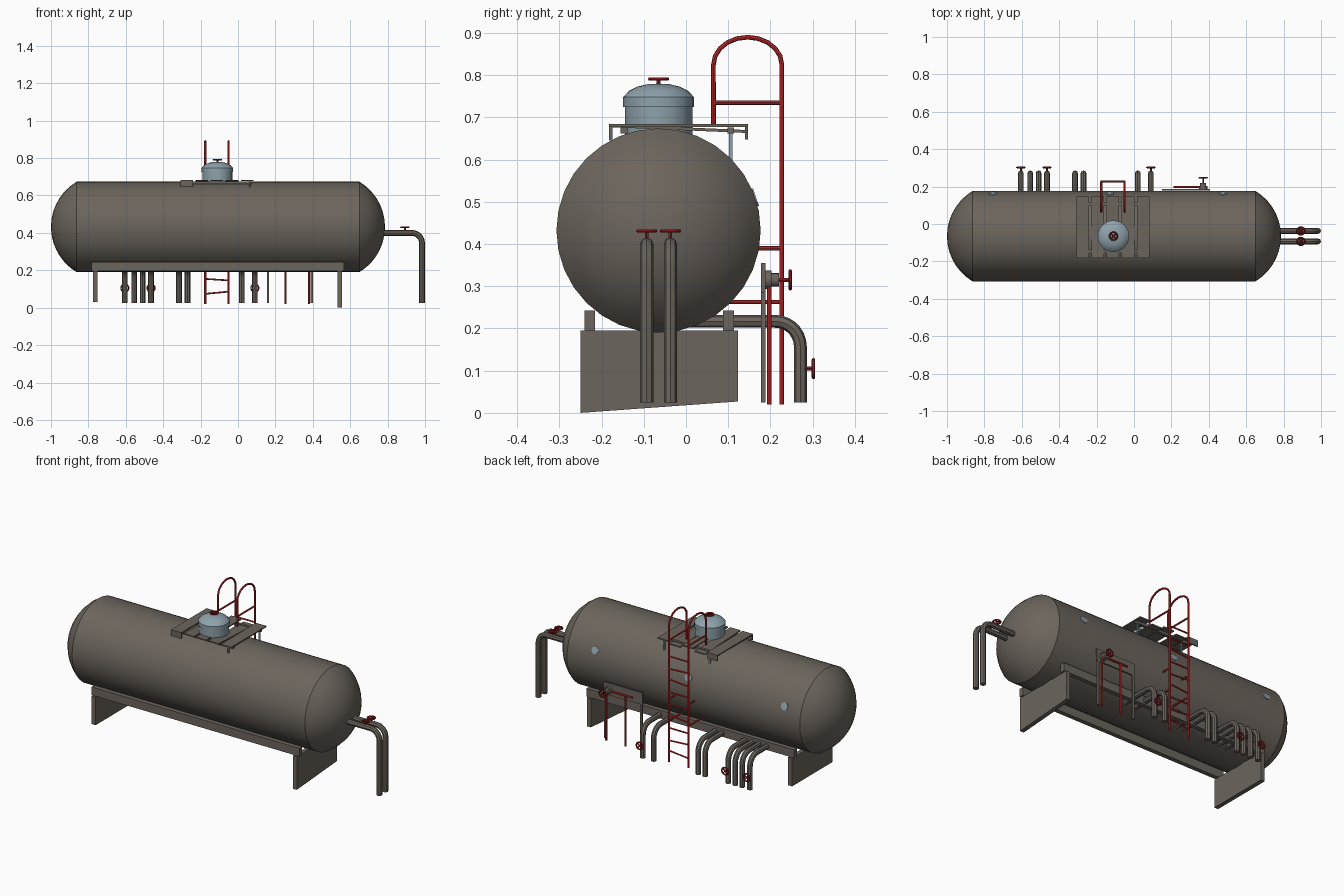
import bpy, bmesh, math
from mathutils import Vector, Matrix

if "Cube" in bpy.data.objects:
    bpy.data.objects.remove(bpy.data.objects["Cube"])


def mat(name, c):
    m = bpy.data.materials.new(name)
    m.diffuse_color = (*c, 1)
    m.use_nodes = True
    m.node_tree.nodes["Principled BSDF"].inputs["Base Color"].default_value = m.diffuse_color
    return m


GREY = mat("warm_grey", (0.15, 0.13, 0.11))
RED = mat("safety_red", (0.58, 0.025, 0.025))
DARK = mat("wheel_red", (0.32, 0.012, 0.016))
BLUE = mat("pale_blue", (0.27, 0.36, 0.41))


def add(name, mesh, m, smooth=None):
    mesh.materials.clear()
    mesh.materials.append(m)
    o = bpy.data.objects.new(name, mesh)
    bpy.context.collection.objects.link(o)
    if smooth:
        bpy.ops.object.select_all(action='DESELECT')
        o.select_set(True)
        bpy.context.view_layer.objects.active = o
        bpy.ops.object.shade_smooth_by_angle(angle=math.radians(smooth))
    return o


def box(name, lo, hi, m):
    bm = bmesh.new()
    bmesh.ops.create_cube(bm, size=1)
    for v in bm.verts:
        v.co = Vector([l + (c + 0.5) * (h - l) for c, l, h in zip(v.co, lo, hi)])
    me = bpy.data.meshes.new(name)
    bm.to_mesh(me)
    bm.free()
    return add(name, me, m)


def lathe(name, prof, origin, axis, m, n=24, smooth=30):
    """Revolve (radius, height) points around an axis."""
    bm = bmesh.new()
    rings = []
    for r, h in prof:
        if r < 1e-5:
            rings.append([bm.verts.new((0, 0, h))])
        else:
            rings.append([bm.verts.new((r * math.cos(2 * math.pi * i / n), r * math.sin(2 * math.pi * i / n), h))
                          for i in range(n)])
    for a, b in zip(rings, rings[1:]):
        for i in range(n):
            j = (i + 1) % n
            vs = [a[i % len(a)], a[j % len(a)], b[j % len(b)], b[i % len(b)]]
            bm.faces.new(list(dict.fromkeys(vs)))
    bmesh.ops.recalc_face_normals(bm, faces=bm.faces)
    rot = Vector((0, 0, 1)).rotation_difference(Vector(axis)).to_matrix().to_4x4()
    bm.transform(Matrix.Translation(origin) @ rot)
    me = bpy.data.meshes.new(name)
    bm.to_mesh(me)
    bm.free()
    return add(name, me, m, smooth)


def tube(name, pts, r, m, cyclic=False, res=2):
    """Round bar along a path."""
    cu = bpy.data.curves.new(name, 'CURVE')
    cu.dimensions = '3D'
    cu.bevel_depth, cu.bevel_resolution, cu.use_fill_caps = r, res, True
    sp = cu.splines.new('POLY')
    sp.points.add(len(pts) - 1)
    for p, co in zip(sp.points, pts):
        p.co = (*co, 1)
    sp.use_cyclic_u = cyclic
    tmp = bpy.data.objects.new("tmp", cu)
    bpy.context.collection.objects.link(tmp)
    dg = bpy.context.evaluated_depsgraph_get()
    me = bpy.data.meshes.new_from_object(tmp.evaluated_get(dg))
    bpy.data.objects.remove(tmp)
    me.name = name
    return add(name, me, m, 40)


def elbow(start, corner, end, rad, n=7):
    """Path with one rounded right-angle bend."""
    s, c, e = Vector(start), Vector(corner), Vector(end)
    u, v = (s - c).normalized(), (e - c).normalized()
    o = c + rad * (u + v)
    arc = [o - rad * (v * math.cos(t) + u * math.sin(t))
           for t in (math.pi / 2 * i / n for i in range(n + 1))]
    return [s] + arc + [e]


def wheel(name, centre, axis, r, stem):
    """Valve handwheel: rim, cross spokes and stem."""
    c, a = Vector(centre), Vector(axis)
    u = a.orthogonal().normalized()
    w = a.cross(u)
    tube(name + "_rim", [c + r * (u * math.cos(t) + w * math.sin(t))
                         for t in (math.pi * i / 8 for i in range(16))], 0.0042, DARK, True, 1)
    for k, d in enumerate((u, w)):
        tube(f"{name}_spoke_{k}", [c - d * r, c + d * r], 0.0035, DARK, res=1)
    tube(name + "_stem", [c - a * stem, c + a * 0.004], 0.005, DARK, res=1)


# tank with domed ends
R, D = 0.242, 0.137
S = (R * R + D * D) / (2 * D)
A = math.asin(R / S)
cap = [(S * math.sin(A * i / 7), S * (1 - math.cos(A * i / 7))) for i in range(8)]
prof = [(r, -1 + h) for r, h in cap] + [(r, 0.786 - h) for r, h in reversed(cap)]
lathe("tank", prof, (0, -0.065, 0.432), (1, 0, 0), GREY, 32, 26)

# saddles and long beams
for n, x, zf, zb in (("left", -0.775, 0.03, 0.03), ("right", 0.532, 0.003, 0.027)):
    o = box(n + "_saddle", (x, -0.25, 0.0), (x + 0.025, 0.123, 0.195), GREY)
    for v in o.data.vertices:
        if v.co.z < 0.1:
            v.co.z = zf if v.co.y < 0 else zb
# the right saddle's front foot touches the ground
for v in bpy.data.objects["right_saddle"].data.vertices:
    if v.co.z < 0.02:
        v.co.z = 0
for n, y in (("front", -0.241), ("back", 0.088)):
    box(n + "_beam", (-0.782, y, 0.195), (0.567, y + 0.026, 0.243), GREY)

# outlet pipes along the back
for i, x in enumerate((-0.605, -0.555, -0.51, -0.465, -0.315, -0.27, 0.02, 0.09)):
    tube(f"back_pipe_{i}", elbow((x, -0.02, 0.217), (x, 0.271, 0.217), (x, 0.271, 0.025), 0.06), 0.0152, GREY)
    if i in (0, 3, 7):
        wheel(f"back_valve_{i}", (x, 0.302, 0.105), (0, 1, 0), 0.021, 0.025)

# end pipes
for i, y in enumerate((-0.093, -0.037)):
    tube(f"end_pipe_{i}", elbow((0.73, y, 0.4), (0.984, y, 0.4), (0.984, y, 0.025), 0.055), 0.0155, GREY)
    wheel(f"end_valve_{i}", (0.892, y, 0.431), (0, 0, 1), 0.021, 0.025)

# manhole with domed lid
lathe("manhole", [(0.08, 0.64), (0.08, 0.725), (0.084, 0.725), (0.084, 0.748), (0.07, 0.763),
                  (0.05, 0.773), (0.025, 0.779), (0, 0.78)], (-0.11, -0.065, 0), (0, 0, 1), BLUE)
wheel("lid_wheel", (-0.11, -0.065, 0.791), (0, 0, 1), 0.021, 0.02)

# platform slats, slightly sagging to the back
for i in range(5):
    x = -0.307 + 0.0805 * i
    o = box(f"slat_{i}", (x, -0.182, 0.677), (x + 0.067, 0.147, 0.684), GREY)
    for v in o.data.vertices:
        if v.co.y > 0 and i in (1, 3):
            v.co.z -= 0.014
for n, y in (("front", -0.155), ("back", 0.098)):
    box(n + "_cross_bar", (-0.29, y, 0.662), (0.075, y + 0.016, 0.676), GREY)
    box(n + "_hanging_plate", (-0.307, -0.182 if y < 0 else 0.14, 0.648),
        (-0.24, -0.175 if y < 0 else 0.147, 0.68), GREY)
box("front_platform_post", (0.06, -0.182, 0.645), (0.068, -0.174, 0.68), GREY)
for i, x in enumerate((-0.235, 0.062)):
    box(f"back_platform_post_{i}", (x, 0.102, 0.59), (x + 0.008, 0.11, 0.675), BLUE)

# ladder with arched handrails
for n, x in (("left", -0.175), ("right", -0.05)):
    arch = [(x, 0.146 + 0.081 * math.cos(t), 0.825 + 0.065 * math.sin(t))
            for t in (math.pi * i / 10 for i in range(11))]
    tube(n + "_ladder_rail", [(x, 0.227, 0.02)] + arch + [(x, 0.065, 0.68)], 0.0055, RED)
    tube(n + "_hand_bar", [(x, 0.065, 0.735), (x, 0.227, 0.735)], 0.005, RED)
    tube(n + "_upper_brace", [(x, 0.15, 0.39), (x, 0.227, 0.39)], 0.005, RED)
    tube(n + "_lower_brace", [(x, 0.08, 0.263), (x, 0.227, 0.263)], 0.005, RED)
for i in range(9):
    z = 0.08 + 0.07 * i
    t = (0.006, -0.004, 0.0)[i % 3]
    tube(f"rung_{i}", [(-0.175, 0.227, z - t), (-0.05, 0.227, z + t)], 0.0045, RED)

# gauge panel with its posts and valve
box("gauge_panel", (0.15, 0.178, 0.285), (0.405, 0.188, 0.355), GREY)
for i, x in enumerate((0.155, 0.388)):
    box(f"panel_post_{i}", (x, 0.178, 0.025), (x + 0.012, 0.188, 0.3), GREY)
for i, x in enumerate((0.255, 0.38)):
    tube(f"panel_pipe_{i}", [(x, 0.197, 0.02), (x, 0.197, 0.31)], 0.0055, RED)
tube("panel_cross_pipe", [(0.21, 0.197, 0.315), (0.38, 0.197, 0.315)], 0.0055, RED)
lathe("panel_valve", [(0, 0), (0.022, 0), (0.022, 0.015), (0.016, 0.015), (0.016, 0.032), (0, 0.032)],
      (0.37, 0.188, 0.315), (0, 1, 0), GREY, 16)
wheel("panel_wheel", (0.37, 0.247, 0.315), (0, 1, 0), 0.021, 0.03)

# pale round plates on the back of the tank
ang = math.radians(19)
nrm = Vector((0, math.cos(ang), math.sin(ang)))
for i, x in enumerate((0.475, -0.13, -0.755)):
    p = Vector((x, -0.065, 0.432)) + nrm * 0.238
    lathe(f"back_plate_{i}", [(0, 0), (0.022, 0), (0.022, 0.006), (0, 0.006)], p, nrm, BLUE, 12)
